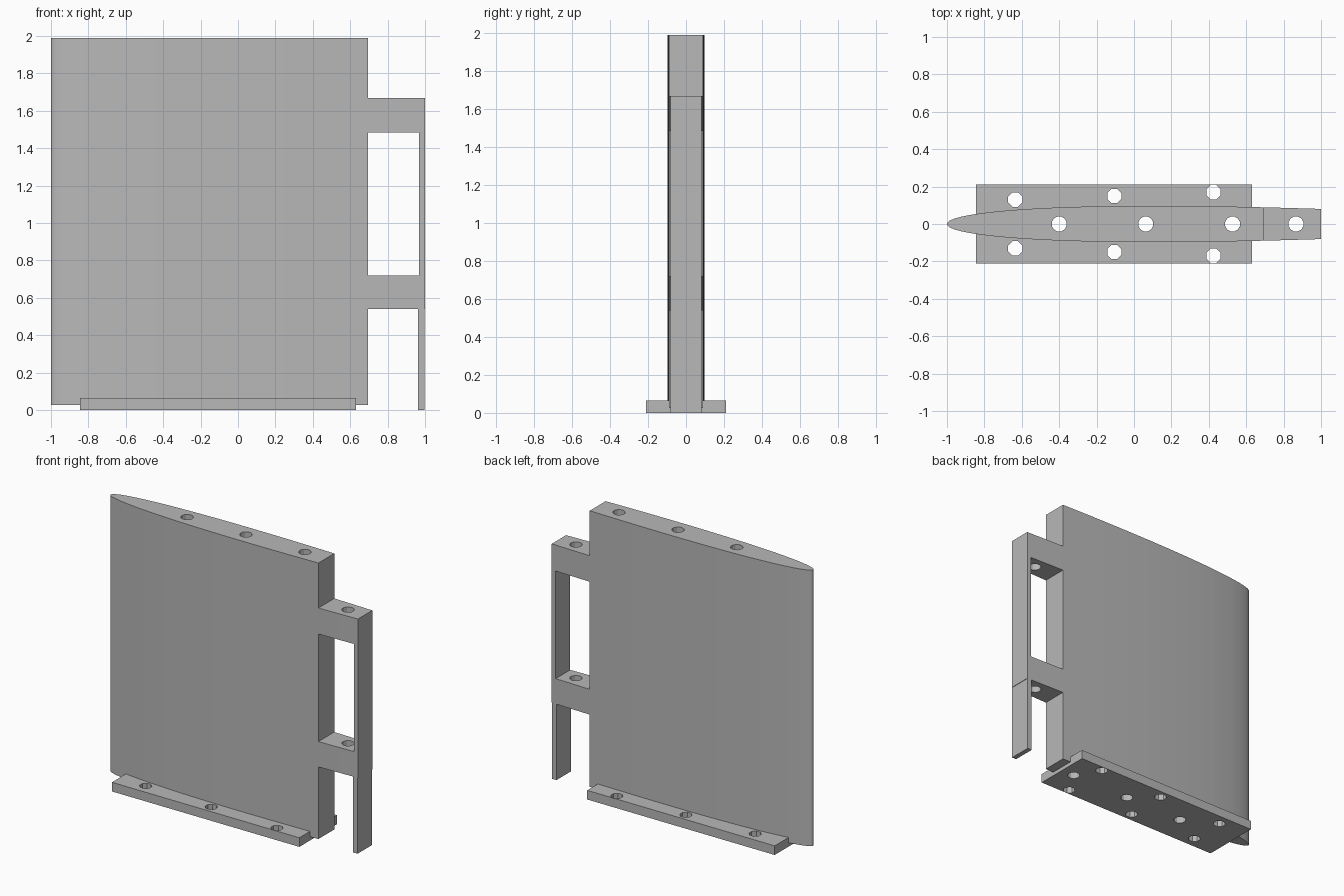
import bpy, bmesh, math

cube = bpy.data.objects.get("Cube")
if cube:
    bpy.data.objects.remove(cube, do_unlink=True)

grey = bpy.data.materials.new("plain grey")
grey.use_nodes = True
colour = (0.48, 0.48, 0.48, 1)
grey.diffuse_color = colour
grey.node_tree.nodes["Principled BSDF"].inputs["Base Color"].default_value = colour

CHORD = 3.67       # full chord of the symmetric section, cut off before its tail
HALF = 0.097       # greatest half thickness


def half_thickness(x):
    s = max(0, (x + 1) / CHORD)
    return 10 * HALF * (0.2969 * math.sqrt(s) - 0.126 * s - 0.3516 * s**2
                        + 0.2843 * s**3 - 0.1036 * s**4)


def add_prism(bm, outline, z0, z1):
    """Close a counter-clockwise outline into an upright prism."""
    low = [bm.verts.new((x, y, z0)) for x, y in outline]
    high = [bm.verts.new((x, y, z1)) for x, y in outline]
    bm.faces.new(low[::-1])
    bm.faces.new(high)
    for i in range(len(low)):
        j = (i + 1) % len(low)
        bm.faces.new((low[i], low[j], high[j], high[i]))


def make_object(name, prisms):
    bm = bmesh.new()
    for outline, z0, z1 in prisms:
        add_prism(bm, outline, z0, z1)
    bmesh.ops.recalc_face_normals(bm, faces=bm.faces)
    mesh = bpy.data.meshes.new(name)
    bm.to_mesh(mesh)
    bm.free()
    mesh.materials.append(grey)
    ob = bpy.data.objects.new(name, mesh)
    bpy.context.collection.objects.link(ob)
    return ob


def foil(x0, x1, steps):
    """Slice of the section between two stations, denser near the nose."""
    xs = [x0 + (x1 - x0) * (i / steps) ** 2 for i in range(steps + 1)]
    front = [(x, -half_thickness(x)) for x in xs]
    back = [(x, half_thickness(x)) for x in reversed(xs)]
    if x0 <= -1:
        back.pop()     # single nose point
    return front + back


def circle(x, y, sides, r=0.041):
    return [(x + r * math.cos(math.tau * (i + 0.5) / sides),
             y + r * math.sin(math.tau * (i + 0.5) / sides)) for i in range(sides)]


def drill(ob, holes):
    """Cut round holes right through a part."""
    cutter = make_object("hole_cutter", [(h, -0.5, 2.5) for h in holes])
    cutter.hide_render = True
    mod = ob.modifiers.new("holes", 'BOOLEAN')
    mod.operation = 'DIFFERENCE'
    mod.solver = 'EXACT'
    mod.object = cutter
    bpy.context.view_layer.objects.active = ob
    bpy.ops.object.modifier_apply(modifier=mod.name)
    bpy.data.objects.remove(cutter, do_unlink=True)


spar_holes = [circle(x, 0, 12) for x in (-0.4, 0.063, 0.527)]
hinge_hole = [circle(0.866, 0, 12)]

# Main blade
blade = make_object("blade", [(foil(-1, 0.695, 28), 0.027, 1.99)])
drill(blade, spar_holes)

# Hinge arms behind the blade
for name, z0, z1 in (("upper_arm", 1.485, 1.67), ("lower_arm", 0.54, 0.72)):
    arm = make_object(name, [(foil(0.695, 0.968, 4), z0, z1)])
    drill(arm, hinge_hole)

# Trailing strip joining the arms, and its tail below
make_object("trailing_strip", [(foil(0.968, 1.0, 2), 0.54, 1.67)])
make_object("trailing_tail", [(foil(0.962, 0.997, 2), 0, 0.54)])

# Mounting plate with screw holes either side of the blade
x0, x1, w = -0.845, 0.63, 0.21
plate = make_object("mounting_plate", [([(x0, -w), (x1, -w), (x1, w), (x0, w)], 0, 0.065)])
screws = [circle(x, side * y, 8) for x, y in ((-0.635, 0.13), (-0.105, 0.15), (0.425, 0.17))
          for side in (-1, 1)]
drill(plate, spar_holes + screws)
